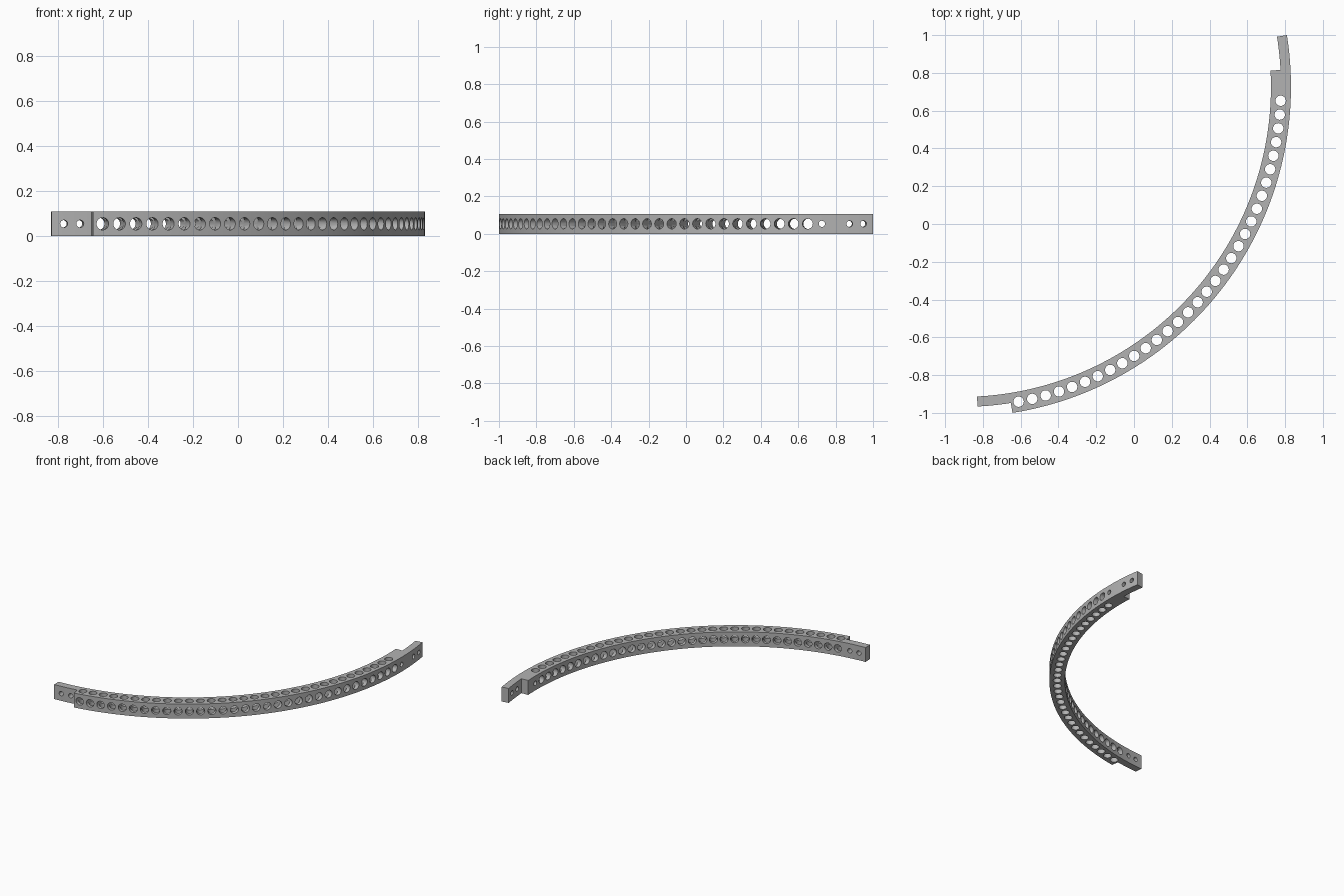
import bpy, bmesh
from math import radians, sin, cos, pi
from mathutils import Matrix, Vector

cube = bpy.data.objects.get("Cube")
if cube:
    bpy.data.objects.remove(cube)

# Main dimensions
CENTRE = Vector((-0.917, 0.7265, 0))
R_IN, R_MID, R_OUT = 1.642, 1.695, 1.748
HEIGHT = 0.107
HOLE, SMALL = 0.0275, 0.0165

grey = bpy.data.materials.new("grey_metal")
grey.use_nodes = True
colour = (0.45, 0.45, 0.45, 1)
grey.diffuse_color = colour
grey.node_tree.nodes["Principled BSDF"].inputs["Base Color"].default_value = colour


def polar(radius, degrees, z=0):
    a = radians(degrees)
    return CENTRE + Vector((radius * cos(a), radius * sin(a), z))


def arc(radius, start, end):
    steps = round(abs(end - start))
    return [polar(radius, start + (end - start) * i / steps) for i in range(steps + 1)]


def make_object(name, bm):
    bmesh.ops.recalc_face_normals(bm, faces=bm.faces)
    mesh = bpy.data.meshes.new(name)
    bm.to_mesh(mesh)
    bm.free()
    mesh.materials.append(grey)
    obj = bpy.data.objects.new(name, mesh)
    bpy.context.collection.objects.link(obj)
    return obj


def add_pin(bm, centre, radius, rotation):
    bmesh.ops.create_cone(bm, cap_ends=True, segments=32, radius1=radius, radius2=radius,
                          depth=0.2, matrix=Matrix.Translation(centre) @ rotation)


# Curved beam with a half-width lap joint at each end
outline = (arc(R_OUT, -81, 9) + arc(R_MID, 9, 3)
           + arc(R_IN, 3, -87) + arc(R_MID, -87, -81))
bm = bmesh.new()
face = bm.faces.new([bm.verts.new(p) for p in outline])
top = bmesh.ops.extrude_face_region(bm, geom=[face])["geom"]
bmesh.ops.translate(bm, vec=(0, 0, HEIGHT),
                    verts=[g for g in top if isinstance(g, bmesh.types.BMVert)])
beam = make_object("curved_beam", bm)

# Row of lightening holes, vertical and radial at the same angles
angles = [-2.5 - 2.487 * i for i in range(32)]
bm = bmesh.new()
for a in angles:
    add_pin(bm, polar(R_MID, a, HEIGHT / 2), HOLE, Matrix.Identity(4))
vertical = make_object("vertical_hole_cutter", bm)

# Radial holes, plus small bolt holes through the laps
bm = bmesh.new()
radial = [(a, HOLE) for a in angles] + [(a, SMALL) for a in (0, 4.86, 7.3, -85.14, -82.7)]
for a, radius in radial:
    turn = Matrix.Rotation(radians(a), 4, "Z") @ Matrix.Rotation(pi / 2, 4, "Y")
    add_pin(bm, polar(R_MID, a, HEIGHT / 2), radius, turn)
across = make_object("radial_hole_cutter", bm)

for cutter in (vertical, across):
    cutter.hide_render = True
    cutter.hide_viewport = True
    mod = beam.modifiers.new(cutter.name, "BOOLEAN")
    mod.operation = "DIFFERENCE"
    mod.solver = "EXACT"
    mod.object = cutter

# Apply the cuts, drop the cutters and shade
graph = bpy.context.evaluated_depsgraph_get()
cut_mesh = bpy.data.meshes.new_from_object(beam.evaluated_get(graph))
beam.modifiers.clear()
beam.data = cut_mesh
for cutter in (vertical, across):
    bpy.data.objects.remove(cutter)

bpy.ops.object.select_all(action="DESELECT")
beam.select_set(True)
bpy.context.view_layer.objects.active = beam
bpy.ops.object.shade_smooth_by_angle(angle=radians(30))
